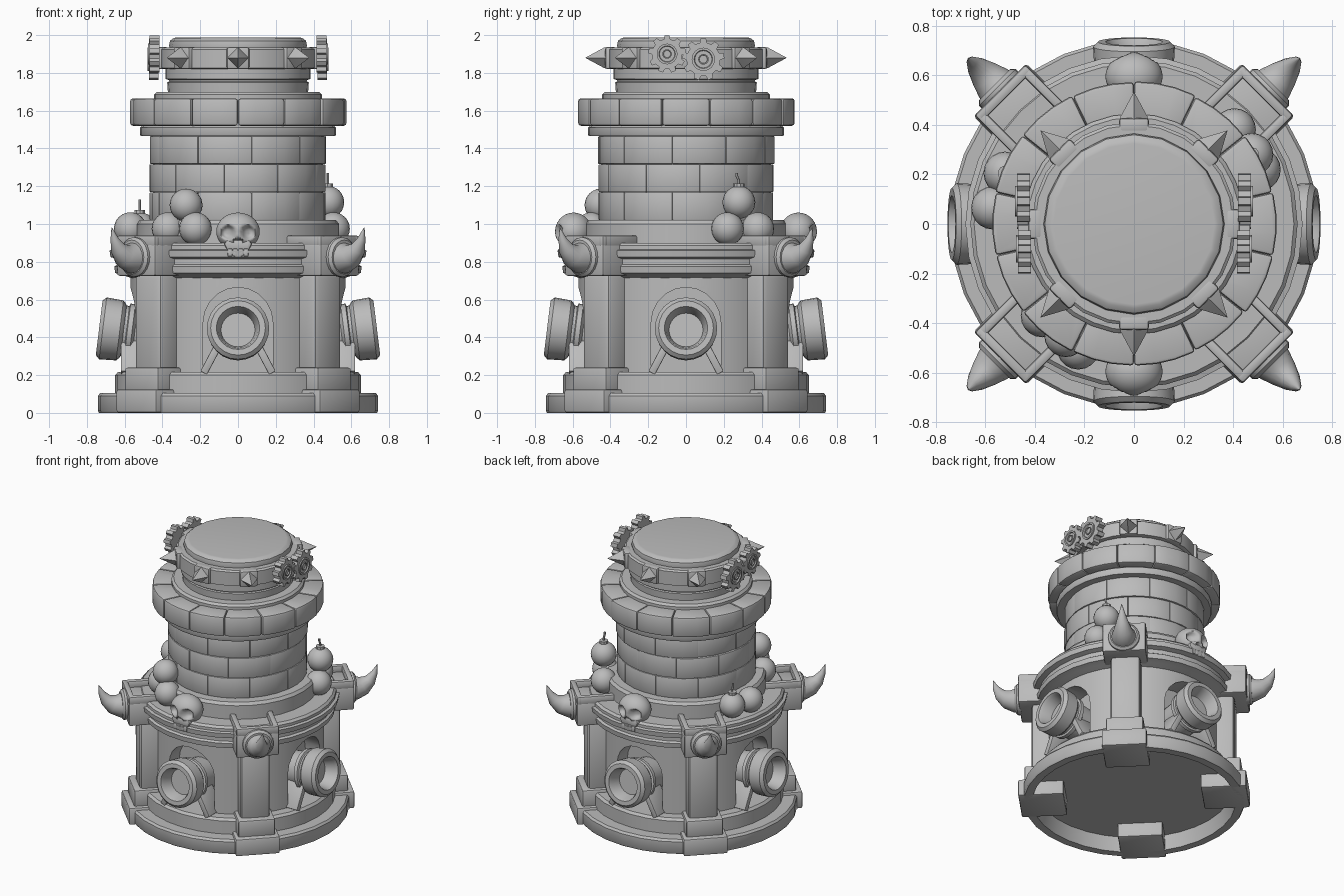
import bpy, bmesh, math, random
from mathutils import Matrix, Vector

random.seed(4)
if "Cube" in bpy.data.objects:
    bpy.data.objects.remove(bpy.data.objects["Cube"])

GREY = (0.5, 0.5, 0.5, 1)
stone = bpy.data.materials.new("stone grey")
stone.use_nodes = True
stone.diffuse_color = GREY
stone.node_tree.nodes["Principled BSDF"].inputs["Base Color"].default_value = GREY


def move(x, y, z):
    return Matrix.Translation((x, y, z))


def turn(deg, axis="Z"):
    return Matrix.Rotation(math.radians(deg), 4, axis)


def finish(name, bm, matrix=Matrix(), bevel=0, sharp=35):
    """Bevel, place and shade a mesh, then link it."""
    bmesh.ops.recalc_face_normals(bm, faces=bm.faces)
    if bevel:
        edges = [e for e in bm.edges if e.calc_face_angle(0) > math.radians(40)]
        bmesh.ops.bevel(bm, geom=edges, offset=bevel, segments=2, profile=0.5, affect="EDGES")
    bm.transform(matrix)
    for f in bm.faces:
        f.smooth = True
    for e in bm.edges:
        e.smooth = e.calc_face_angle(0) < math.radians(sharp)
    mesh = bpy.data.meshes.new(name)
    bm.to_mesh(mesh)
    bm.free()
    mesh.materials.append(stone)
    obj = bpy.data.objects.new(name, mesh)
    bpy.context.collection.objects.link(obj)
    return obj


def skin(bm, rings):
    """Join rings of points into a capped tube."""
    rows = [[bm.verts.new(p) for p in ring] for ring in rings]
    for a, b in zip(rows, rows[1:]):
        for i in range(len(a)):
            j = (i + 1) % len(a)
            bm.faces.new((a[i], a[j], b[j], b[i]))
    bm.faces.new(rows[0])
    bm.faces.new(rows[-1])


def circle(r, z, n):
    return [Vector((r * math.sin(2 * math.pi * i / n), -r * math.cos(2 * math.pi * i / n), z))
            for i in range(n)]


def lathe(name, profile, n=32, matrix=Matrix(), **kw):
    bm = bmesh.new()
    skin(bm, [circle(r, z, n) for r, z in profile])
    return finish(name, bm, matrix, **kw)


def prism(name, outline, depth, matrix=Matrix(), **kw):
    """Outline in x and z, extruded along +y."""
    bm = bmesh.new()
    skin(bm, [[(x, y, z) for x, z in outline] for y in (0, depth)])
    return finish(name, bm, matrix, **kw)


def box(name, x, y, z, matrix=Matrix(), bevel=0.012):
    """Box from three (low, high) ranges."""
    outline = [(x[0], z[0]), (x[1], z[0]), (x[1], z[1]), (x[0], z[1])]
    return prism(name, outline, y[1] - y[0], matrix @ move(0, y[0], 0), bevel=bevel)


def stones(name, n, r0, r1, z0, z1, offset=0, bevel=0.014):
    """A ring of wedge-shaped stones."""
    bm = bmesh.new()
    step = 2 * math.pi / n
    for i in range(n):
        out = r1 + random.uniform(-0.005, 0.005)
        angles = [(i + offset + t) * step for t in (0.001, 0.35, 0.65, 0.999)]
        plan = [(out, a) for a in angles] + [(r0, a) for a in reversed(angles)]
        skin(bm, [[(r * math.sin(a), -r * math.cos(a), z) for r, a in plan] for z in (z0, z1)])
    return finish(name, bm, bevel=bevel)


def ball(name, r, matrix):
    bm = bmesh.new()
    bmesh.ops.create_uvsphere(bm, u_segments=20, v_segments=12, radius=r)
    return finish(name, bm, matrix, sharp=60)


def tube(name, path, radii, n, matrix):
    """Tapered tube along a path in the y-z plane."""
    bm = bmesh.new()
    rings = []
    for i, (y, z) in enumerate(path):
        a, b = path[max(i - 1, 0)], path[min(i + 1, len(path) - 1)]
        pitch = math.atan2(b[1] - a[1], a[0] - b[0])
        m = move(0, y, z) @ Matrix.Rotation(math.pi / 2 - pitch, 4, "X")
        rings.append([m @ p for p in circle(radii[i], 0, n)])
    skin(bm, rings)
    return finish(name, bm, matrix, sharp=50)


# Stepped foot, hollow underneath, and the cornice
lathe("stepped_foot", [(.655, .1), (.68, 0), (.735, 0), (.742, .01), (.742, .09), (.73, .105),
                       (.65, .105), (.65, .2), (.635, .217), (.5, .217)])
lathe("cornice", [(.5, .7), (.57, .715), (.61, .73), (.65, .74), (.655, .775), (.64, .785), (.64, .815),
                  (.675, .825), (.68, .86), (.66, .865), (.66, .885), (.645, .9), (.5, .9)])
lathe("tower_seat", [(.5, .88), (.535, .88), (.535, 1.0), (.52, 1.02), (.4, 1.02)])

# Lower wall with an arched gun port on each side
wall = lathe("lower_wall", [(.57, .2), (.57, .3), (.57, .4), (.57, .5), (.57, .6), (.57, .68), (.57, .73)], 64)
arch = [(.185, .19), (-.185, .19)]
arch += [(-.185 * math.cos(t * math.pi / 10), .475 + .19 * math.sin(t * math.pi / 10)) for t in range(11)]
for k in range(4):
    cutter = prism("port_cutter", arch, .3, turn(90 * k) @ move(0, -.72, 0))
    cutter.hide_render = True
    mod = wall.modifiers.new("port", "BOOLEAN")
    mod.operation, mod.object = "DIFFERENCE", cutter
bpy.context.view_layer.update()
cut = bpy.data.meshes.new_from_object(wall.evaluated_get(bpy.context.evaluated_depsgraph_get()))
wall.modifiers.clear()
wall.data = cut
cut.set_sharp_from_angle(angle=math.radians(30))
for o in [o for o in bpy.data.objects if o.name.startswith("port_cutter")]:
    bpy.data.objects.remove(o)

# Cannons
barrel = [(.09, -.09), (.105, -.02), (.115, 0), (.145, 0), (.165, -.02), (.16, -.11), (.145, -.125),
          (.135, -.13), (.135, -.145), (.148, -.15), (.148, -.175), (.125, -.19), (.118, -.35)]
for k in range(4):
    side = turn(90 * k)
    lathe("cannon", barrel, 24, side @ move(0, -.735, .45) @ turn(83, "X"))
    for s in (-1, 1):
        box("cannon_strut", (-.02, .02), (-.62, -.46), (-.1, .1),
            side @ move(s * .135, 0, .3) @ turn(-s * 28, "Y"), .006)

# Corner piers with a bracket and a horn
for k in range(4):
    m = turn(45 + 90 * k)
    box("pier_foot", (-.15, .15), (-.765, -.46), (0, .125), m)
    box("pier_step", (-.125, .125), (-.725, -.5), (.11, .24), m)
    box("pier_column", (-.1, .1), (-.68, -.48), (.2, .74), m, .028)
    box("bracket", (-.145, .145), (-.765, -.49), (.725, .895), m)
    box("bracket_front_rim", (-.145, .145), (-.765, -.725), (.88, .94), m)
    for s in (-1, 1):
        box("bracket_side_rim", (s * .125 - .02, s * .125 + .02), (-.765, -.49), (.88, .94), m)
    lathe("horn_collar", [(.105, -.01), (.105, .015), (.09, .03)], 20,
          m @ move(0, -.765, .825) @ turn(90, "X"))
    tube("horn", [(-.75, .825), (-.8, .82), (-.85, .832), (-.895, .868), (-.925, .92), (-.945, .98)],
         [.088, .081, .064, .042, .022, .002], 16, m)

# Tower rows and projecting crown
lathe("tower_core", [(.45, 1.0), (.45, 1.5)])
for i in range(3):
    stones("brick_row", 10, .4, .466, 1.02 + .149 * i, 1.167 + .149 * i, .25 + .5 * i, .005)
lathe("crown_ledge", [(.46, 1.465), (.515, 1.465), (.52, 1.475), (.52, 1.51), (.5, 1.525), (.4, 1.525)])
stones("crown_stones", 14, .35, .572, 1.52, 1.665)
lathe("crown_top_ring", [(.4, 1.64), (.445, 1.64), (.445, 1.685), (.43, 1.7), (.3, 1.7)])
lathe("neck", [(.37, 1.68), (.375, 1.75), (.365, 1.755), (.365, 1.762), (.385, 1.768), (.385, 1.83)])
lathe("collar", [(.39, 1.82), (.412, 1.825), (.412, 1.925), (.4, 1.935), (.3, 1.935)], 24)
lathe("cap", [(.36, 1.92), (.365, 1.945), (.36, 1.97), (.34, 1.985), (.325, 1.987)], 20)

# Collar pads all round, spikes on all but the two gear sides
for a in range(0, 360, 45):
    m = turn(a)
    box("collar_pad", (-.06, .06), (-.428, -.37), (1.82, 1.937), m)
    if a not in (90, 270):
        lathe("spike", [(.057, 0), (.054, .012), (.001, .11)], 4, m @ move(0, -.422, 1.88) @ turn(90, "X"))


# Gear pairs on both sides of the collar
def gear(m, r, teeth):
    outline = []
    for i in range(teeth):
        for t, f in ((-.3, .8), (-.18, 1), (.18, 1), (.3, .8)):
            a = (i + t) * 2 * math.pi / teeth
            outline.append((r * f * math.sin(a), r * f * math.cos(a)))
    prism("gear", outline, .052, m)
    for size in (.55, .25):
        rim = [(r * size, -.003), (r * size, .008), (r * size * .8, .008), (r * size * .72, -.003)]
        lathe("gear_ring", rim, 16, m @ turn(90, "X"))


for s in (-1, 1):
    gear(turn(90 * s) @ move(-.1 * s, -.468, 1.9), .1, 9)
    gear(turn(90 * s) @ move(.092 * s, -.472, 1.872), .112, 9)

# Bomb piles on the ledge, some with a fuse
bombs = [(.505, .22, .975, 0), (.405, .38, .975, 0), (.475, .28, 1.115, 1),
         (-.57, .065, .975, 0), (-.52, .205, .975, 1),
         (-.225, -.5, .975, 0), (-.37, -.37, .975, 0), (-.275, -.45, 1.1, 0)]
for x, y, z, fuse in bombs:
    ball("bomb", .087, move(x, y, z))
    if fuse:
        lathe("bomb_neck", [(.03, .07), (.03, .1), (.022, .1)], 10, move(x, y, z))
        tube("bomb_fuse", [(0, .09), (0, .115), (-.012, .14), (-.012, .155)], [.007] * 4, 6, move(x, y, z))

# Skulls at front and back: sockets are pressed into the cranium
for a in (0, 180):
    m = turn(a) @ move(0, -.595, .96)
    bm = bmesh.new()
    bmesh.ops.create_uvsphere(bm, u_segments=48, v_segments=32, radius=1)
    for v in bm.verts:
        x, y, z = v.co
        v.co = (x * .115, y * .098, z * .1)
        for cx, cz, r in ((-.052, -.004, .038), (.052, -.004, .038), (0, -.052, .018)):
            d = math.hypot(v.co.x - cx, v.co.z - cz) / r
            if y < 0 and d < 1:
                v.co.y += .045 * (1 - d ** 4)
    finish("skull", bm, m, sharp=70)
    jaw = [(-.05, -.11), (.05, -.11), (.075, -.065), (.06, -.045), (-.06, -.045), (-.075, -.065)]
    prism("skull_jaw", jaw, .1, m @ move(0, -.075, 0), bevel=.01)
    for i in range(4):
        c = -.042 + .028 * i
        box("skull_tooth", (c - .013, c + .013), (-.082, -.04), (-.132, -.09), m, .006)
